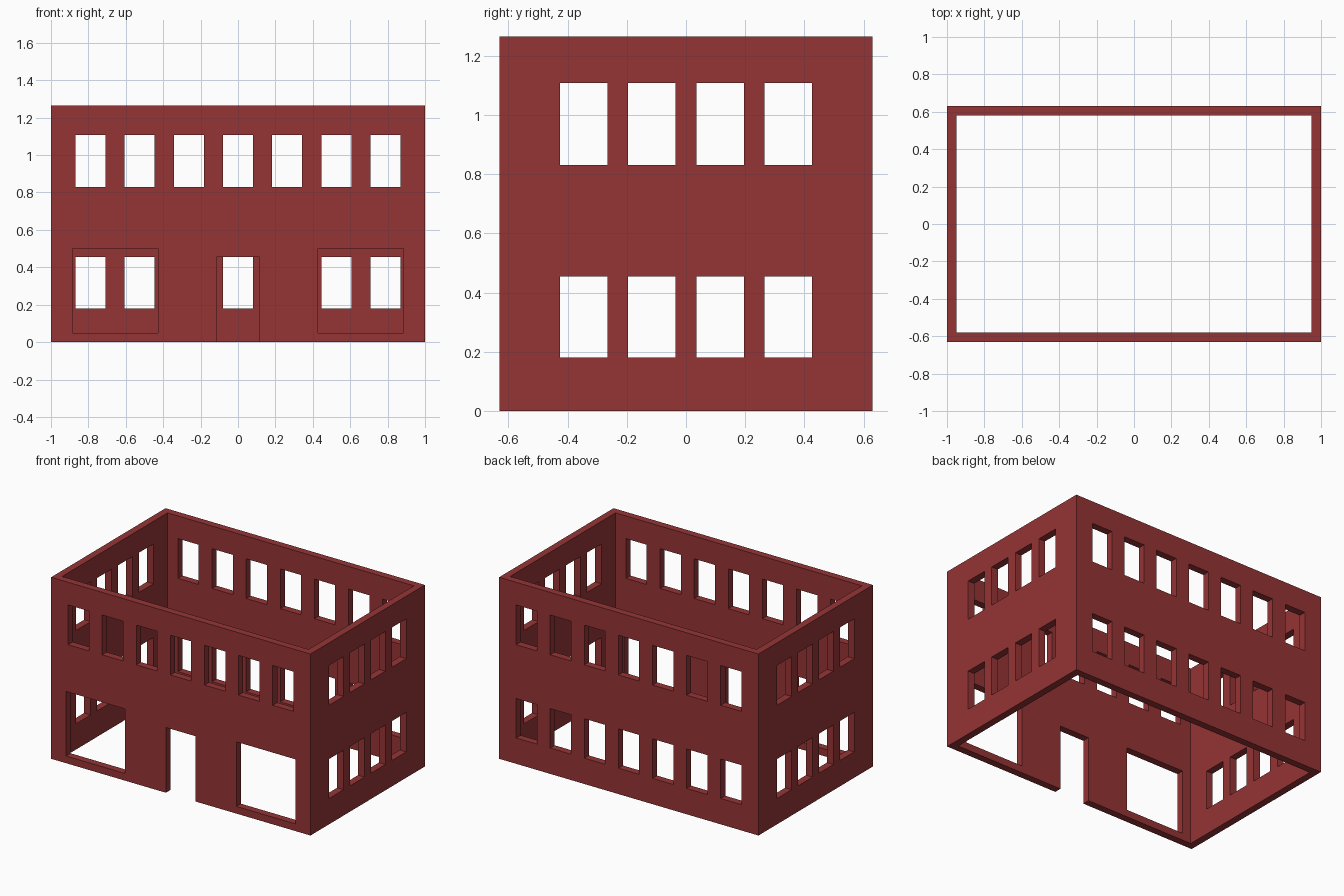
import bpy
import bmesh
from mathutils import Matrix

default = bpy.data.objects.get("Cube")
if default:
    bpy.data.objects.remove(default, do_unlink=True)

HALF_X, HALF_Y, HEIGHT, WALL = 1.0, 0.63, 1.265, 0.05
LOWER, UPPER = (0.18, 0.455), (0.83, 1.107)
WINDOW_HALF = 0.08

brick = bpy.data.materials.new("brick red")
brick.use_nodes = True
brick.diffuse_color = (0.30, 0.034, 0.036, 1)
brick.node_tree.nodes["Principled BSDF"].inputs["Base Color"].default_value = brick.diffuse_color


def boxes(name, spans):
    """One object made of boxes, each given as x, y and z ranges."""
    bm = bmesh.new()
    for span in spans:
        centre = [(a + b) / 2 for a, b in span]
        size = [b - a for a, b in span]
        bmesh.ops.create_cube(bm, size=1, matrix=Matrix.LocRotScale(centre, None, size))
    mesh = bpy.data.meshes.new(name)
    bm.to_mesh(mesh)
    bm.free()
    mesh.materials.append(brick)
    obj = bpy.data.objects.new(name, mesh)
    bpy.context.collection.objects.link(obj)
    return obj


def carve(obj, cutter):
    """Subtract the cutter, then discard it."""
    cutter.hide_render = True
    mod = obj.modifiers.new("carve", 'BOOLEAN')
    mod.operation = 'DIFFERENCE'
    mod.solver = 'EXACT'
    mod.object = cutter
    bpy.context.view_layer.objects.active = obj
    bpy.ops.object.modifier_apply(modifier=mod.name)
    bpy.data.objects.remove(cutter, do_unlink=True)


def around(centre, half):
    return (centre - half, centre + half)


# Hollow shell, open at top and bottom
walls = boxes("outer_walls", [(around(0, HALF_X), around(0, HALF_Y), (0, HEIGHT))])
carve(walls, boxes("interior_cutter", [
    (around(0, HALF_X - WALL), around(0, HALF_Y - WALL), (-0.1, HEIGHT + 0.1))]))

front, back = around(-HALF_Y, 0.15), around(HALF_Y, 0.15)
openings = []

# Seven windows per floor: both floors at the back, upper floor at the front
for i in range(-3, 4):
    across = around(i * 0.263, WINDOW_HALF)
    openings += [(across, back, LOWER), (across, back, UPPER), (across, front, UPPER)]

# Four windows per floor on each side
for side in (-1, 1):
    for i in range(4):
        along = around((i - 1.5) * 0.23, WINDOW_HALF)
        openings += [(around(side * HALF_X, 0.1), along, floor) for floor in (LOWER, UPPER)]
    # Shop window in the front
    openings.append((around(side * 0.657, 0.228), front, (0.05, 0.5)))

# Doorway, open down to the ground
openings.append((around(0, 0.115), front, (-0.1, LOWER[1])))
carve(walls, boxes("opening_cutter", openings))
